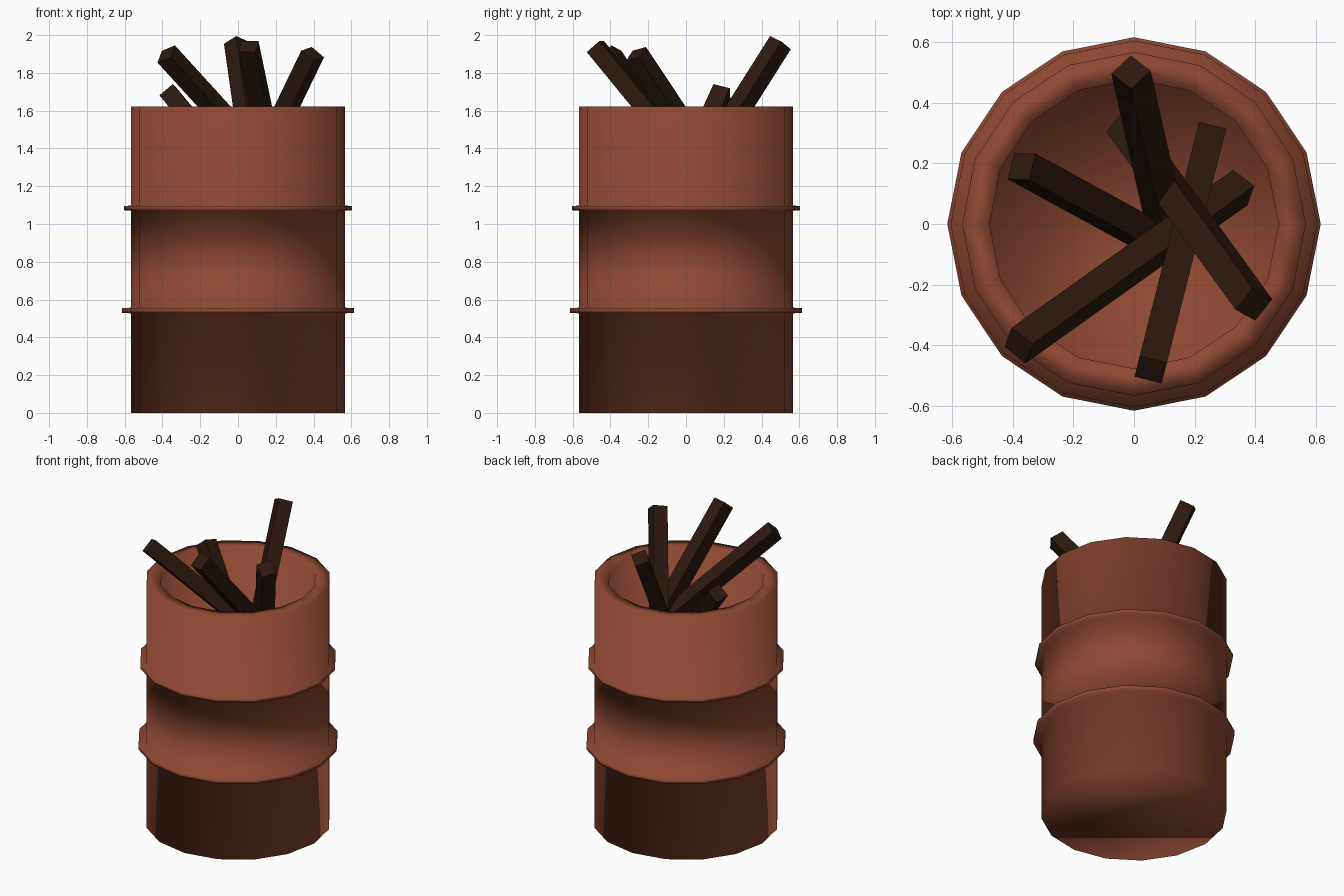
import bpy, bmesh, math
from mathutils import Vector, Matrix

if "Cube" in bpy.data.objects:
    bpy.data.objects.remove(bpy.data.objects["Cube"])

SIDES = 16


def material(name, rgb):
    m = bpy.data.materials.new(name)
    m.diffuse_color = (*rgb, 1)
    m.use_nodes = True
    m.node_tree.nodes["Principled BSDF"].inputs["Base Color"].default_value = m.diffuse_color
    return m


def finish(name, bm, mat, smooth):
    bmesh.ops.recalc_face_normals(bm, faces=bm.faces)
    for f in bm.faces:
        f.smooth = smooth
    me = bpy.data.meshes.new(name)
    bm.to_mesh(me)
    bm.free()
    me.materials.append(mat)
    ob = bpy.data.objects.new(name, me)
    bpy.context.collection.objects.link(ob)
    return ob


rust = material("rusty_red", (0.27, 0.065, 0.032))
char = material("charred_wood", (0.026, 0.010, 0.005))

# Barrel: one lathed profile with two ribs, a thick rim and a recessed floor
profile = [(0.566, 0), (0.566, 0.527), (0.615, 0.53), (0.615, 0.555), (0.566, 0.557),
           (0.566, 1.07), (0.604, 1.073), (0.604, 1.095), (0.566, 1.098),
           (0.566, 1.623), (0.476, 1.623), (0.476, 1.02)]
bm = bmesh.new()
rings = []
for r, z in profile:
    rings.append([bm.verts.new((r * math.cos(2 * math.pi * i / SIDES),
                                r * math.sin(2 * math.pi * i / SIDES), z))
                  for i in range(SIDES)])
for a, b in zip(rings, rings[1:]):
    for i in range(SIDES):
        j = (i + 1) % SIDES
        bm.faces.new((a[i], a[j], b[j], b[i]))
bm.faces.new(rings[0][::-1])
bm.faces.new(rings[-1])
finish("barrel", bm, rust, True)


# Sticks: square bars leaning out of the barrel (bottom centre, top centre, roll)
def stick(name, bottom, top, roll, w=0.092):
    a, b = Vector(bottom), Vector(top)
    d = b - a
    bm = bmesh.new()
    bmesh.ops.create_cube(bm, size=1, matrix=Matrix.Diagonal((w, w, d.length, 1)))
    rot = d.to_track_quat('Z', 'Y').to_matrix().to_4x4()
    bm.transform(Matrix.Translation((a + b) / 2) @ rot @ Matrix.Rotation(math.radians(roll), 4, 'Z'))
    finish(name, bm, char, False)


sticks = [
    ((0.13, -0.12, 0.98), (-0.01, 0.50, 1.96), 35),
    ((0.16, -0.10, 1.06), (-0.37, 0.19, 1.70), 20),
    ((0.35, 0.12, 1.10), (-0.38, -0.40, 1.90), 25),
    ((0.25, 0.29, 1.00), (0.055, -0.48, 1.94), 0),
    ((-0.03, 0.32, 1.02), (0.395, -0.265, 1.90), 20),
]
for n, (lo, hi, roll) in enumerate(sticks, 1):
    stick(f"stick_{n}", lo, hi, roll)
